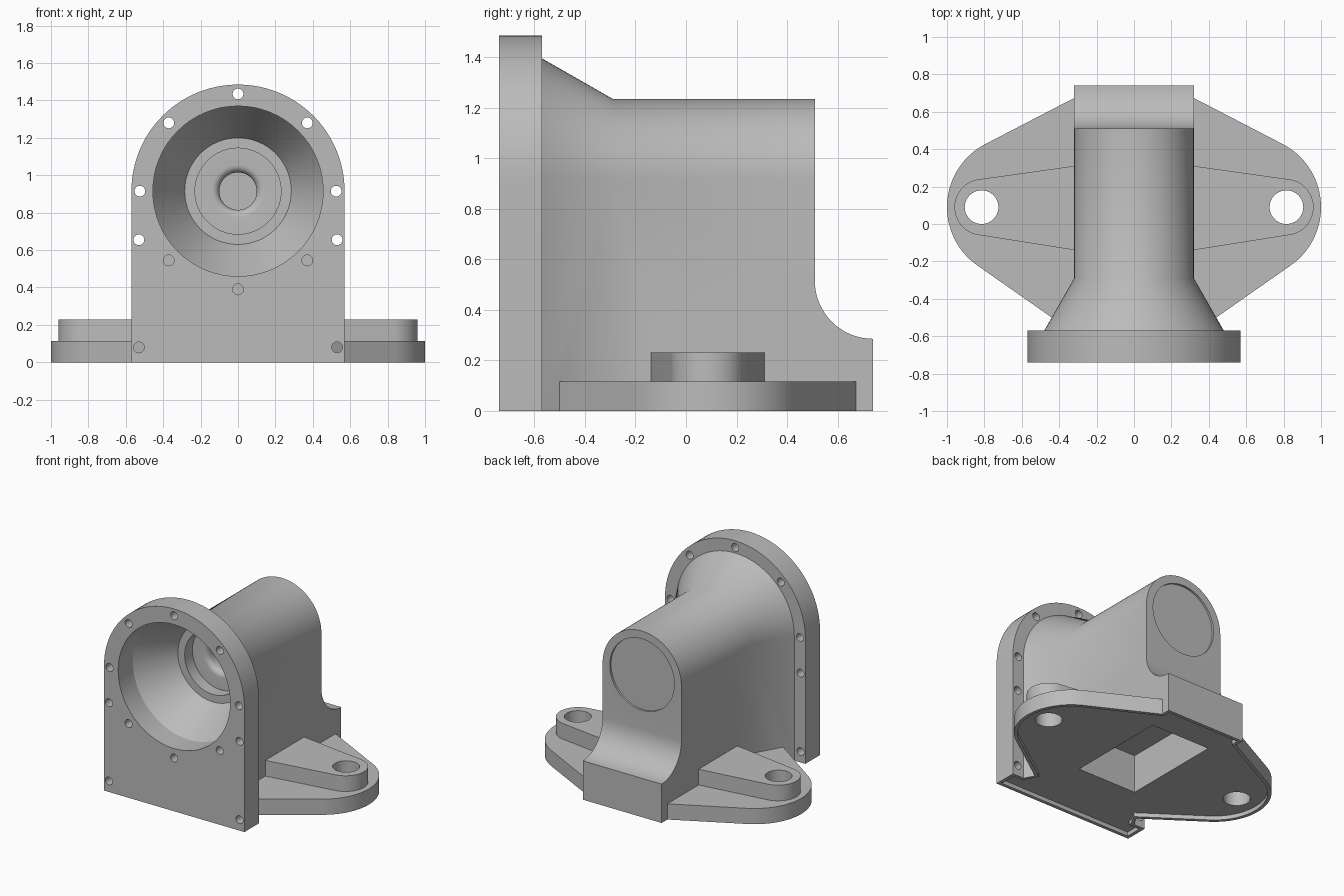
import bpy, bmesh
from math import sin, cos, pi, radians

if "Cube" in bpy.data.objects:
    bpy.data.objects.remove(bpy.data.objects["Cube"], do_unlink=True)

AXIS_Z = 0.915   # height of the bore axis
helpers = []


def loft(name, rings):
    """Closed solid through rings of equal point count."""
    bm = bmesh.new()
    rows = [[bm.verts.new(p) for p in ring] for ring in rings]
    n = len(rows[0])
    for a, b in zip(rows, rows[1:]):
        for i in range(n):
            j = (i + 1) % n
            bm.faces.new((a[i], a[j], b[j], b[i]))
    bm.faces.new(rows[0])
    bm.faces.new(rows[-1])
    bmesh.ops.recalc_face_normals(bm, faces=bm.faces)
    mesh = bpy.data.meshes.new(name)
    bm.to_mesh(mesh)
    bm.free()
    obj = bpy.data.objects.new(name, mesh)
    bpy.context.scene.collection.objects.link(obj)
    return obj


def slab(name, outline, z0, z1):
    return loft(name, [[(x, y, z) for x, y in outline] for z in (z0, z1)])


def box(name, x0, x1, y0, y1, z0, z1):
    return slab(name, [(x0, y0), (x1, y0), (x1, y1), (x0, y1)], z0, z1)


def arc(cx, cy, r, a0, a1, steps):
    angles = [radians(a0 + (a1 - a0) * i / steps) for i in range(steps + 1)]
    return [(cx + r * cos(a), cy + r * sin(a)) for a in angles]


def arch(r, y):
    pts = [(r, 0)] + arc(0, AXIS_Z, r, 0, 180, 48) + [(-r, 0)]
    return [(x, y, z) for x, z in pts]


def circle_y(r, y, cx=0, cz=AXIS_Z, steps=64):
    return [(x, y, z) for x, z in arc(cx, cz, r, 0, 360, steps)[:-1]]


def ear(cx, cy, r, low, high, reach):
    """Rounded end whose two tangent sides run back towards the body."""
    pts = arc(cx, cy, r, low, high, 32)
    a, b = radians(low), radians(high)
    start = (pts[0][0] + reach * sin(a), pts[0][1] - reach * cos(a))
    end = (pts[-1][0] - reach * sin(b), pts[-1][1] + reach * cos(b))
    return [start] + pts + [end]


def base_outline(inset):
    half = ear(0.62, 0.09, 0.38 - inset, -55, 62.6, 0.55)
    return half + [(-x, y) for x, y in reversed(half)]


def combine(target, other, operation):
    mod = target.modifiers.new(other.name, 'BOOLEAN')
    mod.operation = operation
    mod.solver = 'EXACT'
    mod.object = other
    other.hide_render = True
    helpers.append(other)


# Arched body flaring towards the front
housing = loft("bearing_housing", [arch(r, y) for r, y in
               ((0.48, -0.62), (0.48, -0.57), (0.32, -0.29), (0.32, 0.51))])

# Front flange, back foot with concave fillet, base plate and bosses
fillet = arc(0.74, 0.515, 0.23, 270, 180, 16)
foot_side = [(0.4, 0), (0.74, 0)] + fillet + [(0.4, 0.515)]
boss = ear(0.81, 0.09, 0.15, -81, 82, 0.56)
parts = [
    loft("front_flange", [arch(0.57, -0.74), arch(0.57, -0.57)]),
    loft("back_foot", [[(x, y, z) for y, z in foot_side] for x in (-0.32, 0.32)]),
    slab("base_plate", base_outline(0), 0, 0.115),
    slab("left_boss", boss, 0.06, 0.23),
    slab("right_boss", [(-x, y) for x, y in boss], 0.06, 0.23),
]
for part in parts:
    combine(housing, part, 'UNION')

# Stepped main bore with conical mouth and rounded inner lip
lip = [(0.14 - 0.04 * sin(a), -0.16 - 0.04 * cos(a))
       for a in (i * pi / 12 for i in range(7))]
bore = [(0.455, -0.8), (0.455, -0.57), (0.285, -0.29), (0.23, -0.29),
        (0.23, -0.2)] + lip + [(0.1, -0.02)]
cutters = [
    loft("bore_cutter", [circle_y(r, y) for r, y in bore]),
    loft("back_cap_cutter", [circle_y(0.262, y) for y in (0.495, 0.6)]),
]

# Bolt holes in the flange
bolts = [(0, 1.435), (0, 0.39)]
for x, z in ((0.37, 1.28), (0.525, 0.915), (0.53, 0.655), (0.37, 0.545), (0.53, 0.08)):
    bolts += [(x, z), (-x, z)]
for x, z in bolts:
    cutters.append(loft("bolt_cutter", [circle_y(0.029, y, x, z, 20)
                                        for y in (-0.8, -0.55)]))

# Mounting holes through the bosses
for side in (-1, 1):
    ring = arc(side * 0.815, 0.09, 0.09, 0, 360, 40)[:-1]
    cutters.append(slab("mount_cutter", ring, -0.1, 0.4))

# Shallow underside recess inside a thin rim, and the pocket above it
neck = [(0.455, -0.7), (0.455, -0.57), (0.295, -0.28), (0.295, 0.715)]
neck += [(-x, y) for x, y in reversed(neck)]
cutters += [
    box("flange_recess", -0.545, 0.545, -0.715, -0.595, -0.1, 0.03),
    slab("body_recess", neck, -0.1, 0.03),
    slab("base_recess", base_outline(0.025), -0.1, 0.03),
    box("pocket_cutter", -0.24, 0.24, -0.28, 0.48, -0.1, 0.31),
]
for cutter in cutters:
    combine(housing, cutter, 'DIFFERENCE')

# Bake the result and drop the helpers
bpy.context.view_layer.update()
graph = bpy.context.evaluated_depsgraph_get()
baked = bpy.data.meshes.new_from_object(housing.evaluated_get(graph))
housing.modifiers.clear()
housing.data = baked
for obj in helpers:
    bpy.data.objects.remove(obj, do_unlink=True)

# Grey cast metal
grey = bpy.data.materials.new("cast_grey")
grey.use_nodes = True
colour = (0.5, 0.5, 0.5, 1)
grey.diffuse_color = colour
grey.node_tree.nodes["Principled BSDF"].inputs["Base Color"].default_value = colour
baked.materials.clear()
baked.materials.append(grey)
for poly in baked.polygons:
    poly.material_index = 0

bpy.ops.object.select_all(action='DESELECT')
housing.select_set(True)
bpy.context.view_layer.objects.active = housing
bpy.ops.object.shade_smooth_by_angle(angle=radians(30))
